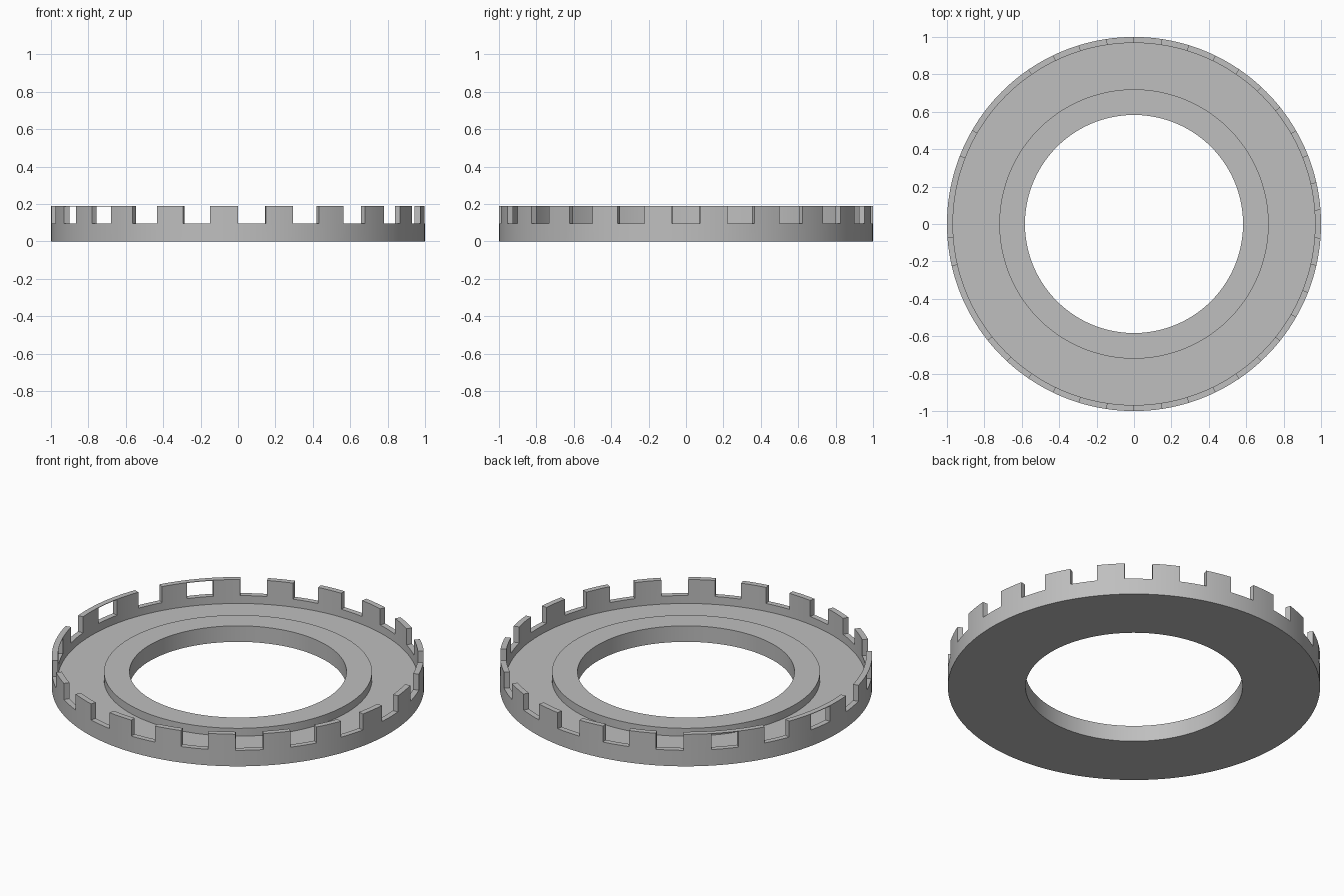
import bpy, bmesh
from math import sin, cos, pi, radians

cube = bpy.data.objects.get("Cube")
if cube:
    bpy.data.objects.remove(cube)

STEPS = 42                 # alternating notches and teeth
SUB = 4                    # segments per notch or tooth
N = STEPS * SUB
R_OUT, R_WALL, R_HUB, R_HOLE = 1.0, 0.968, 0.72, 0.583
FLOOR, LEDGE, TOP = 0.048, 0.095, 0.19

grey = bpy.data.materials.new("plain grey")
grey.use_nodes = True
colour = (0.52, 0.52, 0.52, 1)
grey.diffuse_color = colour
grey.node_tree.nodes["Principled BSDF"].inputs["Base Color"].default_value = colour


def point(r, i, z):
    """Point at segment i, counted anticlockwise from the front."""
    a = 2 * pi * i / N - pi / 2
    return (r * cos(a), r * sin(a), z)


def finish(bm, name):
    bmesh.ops.recalc_face_normals(bm, faces=bm.faces)
    mesh = bpy.data.meshes.new(name)
    bm.to_mesh(mesh)
    bm.free()
    obj = bpy.data.objects.new(name, mesh)
    obj.data.materials.append(grey)
    bpy.context.collection.objects.link(obj)
    bpy.ops.object.select_all(action='DESELECT')
    obj.select_set(True)
    bpy.context.view_layer.objects.active = obj
    bpy.ops.object.shade_smooth_by_angle(angle=radians(30))
    return obj


# Ring body: flat base, raised hub and outer rim, swept round the axis
profile = [(R_HOLE, 0), (R_OUT, 0), (R_OUT, LEDGE), (R_WALL, LEDGE),
           (R_WALL, FLOOR), (R_HUB, FLOOR), (R_HUB, LEDGE), (R_HOLE, LEDGE)]
RIM = 2                    # profile edge forming the top of the rim
bm = bmesh.new()
rings = [[bm.verts.new(point(r, i, z)) for r, z in profile] for i in range(N)]
tooth_faces = []
for i in range(N):
    a, b = rings[i], rings[(i + 1) % N]
    for k in range(len(profile)):
        m = (k + 1) % len(profile)
        face = bm.faces.new((a[k], b[k], b[m], a[m]))
        if k == RIM and (i // SUB) % 2 == 1:
            tooth_faces.append(face)

# Teeth: every second stretch of the rim raised
raised = bmesh.ops.extrude_face_region(bm, geom=tooth_faces)["geom"]
verts = [g for g in raised if isinstance(g, bmesh.types.BMVert)]
bmesh.ops.translate(bm, verts=verts, vec=(0, 0, TOP - LEDGE))
left_over = [f for f in tooth_faces if f.is_valid]
if left_over:
    bmesh.ops.delete(bm, geom=left_over, context='FACES')
finish(bm, "toothed_ring")

# Thin strips closing the tops of three notches
bm = bmesh.new()
for step in (26, 30, 34):
    section = [(R_WALL, TOP - 0.003), (R_OUT, TOP - 0.003), (R_OUT, TOP), (R_WALL, TOP)]
    cuts = [[bm.verts.new(point(r, step * SUB + j, z)) for r, z in section]
            for j in range(SUB + 1)]
    for a, b in zip(cuts, cuts[1:]):
        for k in range(4):
            m = (k + 1) % 4
            bm.faces.new((a[k], b[k], b[m], a[m]))
    bm.faces.new(cuts[0])
    bm.faces.new(cuts[-1])
finish(bm, "notch_strips")
